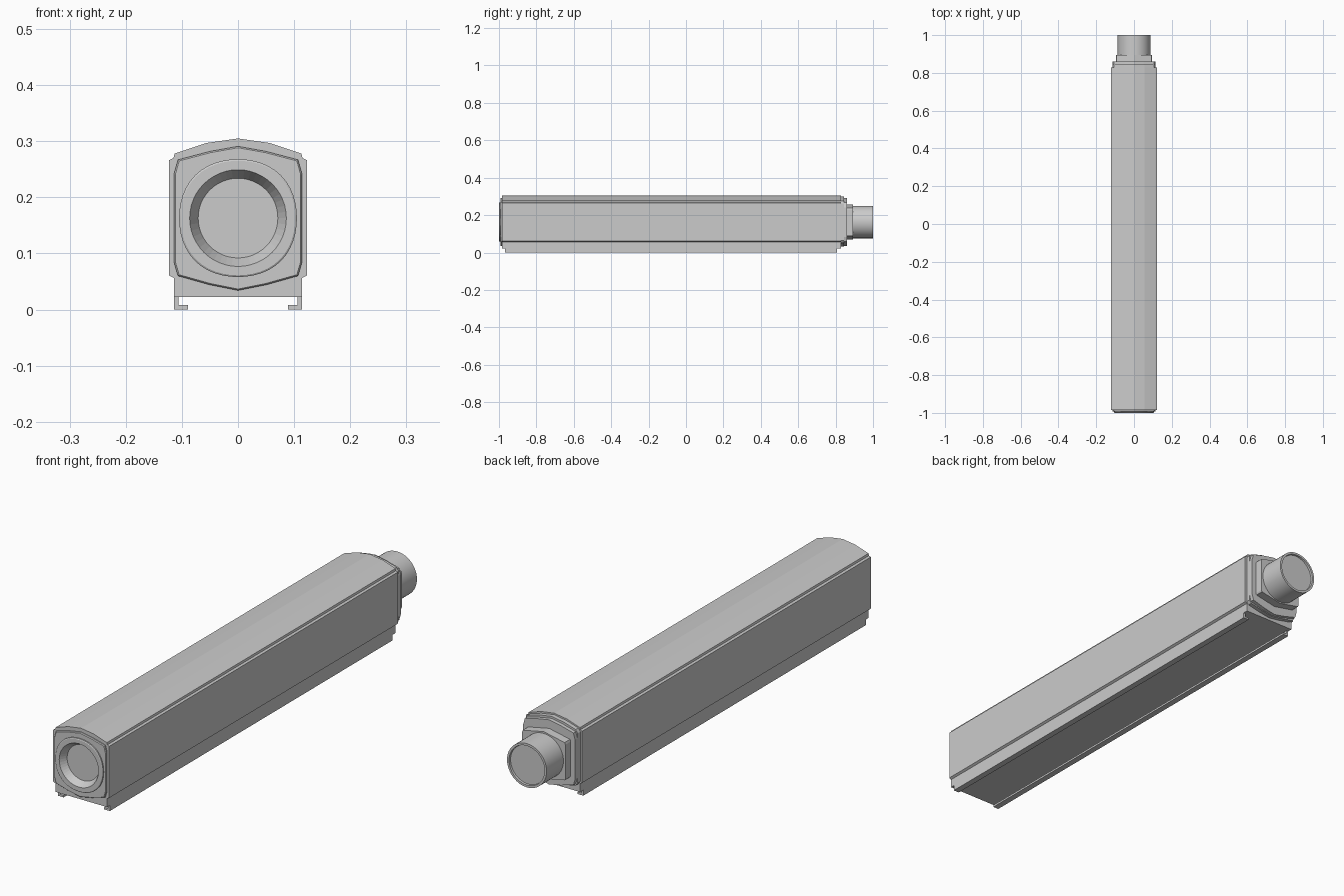
import bpy, bmesh, math

if "Cube" in bpy.data.objects:
    bpy.data.objects.remove(bpy.data.objects["Cube"])

CZ = 0.163  # height of the tube axis


def loft(name, rings, smooth=False):
    """Skin a list of equal-length closed rings of (x, y, z) and cap both ends."""
    bm = bmesh.new()
    rows = [[bm.verts.new(p) for p in r] for r in rings]
    n = len(rows[0])
    for a, b in zip(rows, rows[1:]):
        for i in range(n):
            j = (i + 1) % n
            bm.faces.new((a[i], a[j], b[j], b[i]))
    bm.faces.new(rows[0])
    bm.faces.new(rows[-1])
    bmesh.ops.recalc_face_normals(bm, faces=bm.faces)
    me = bpy.data.meshes.new(name)
    bm.to_mesh(me)
    bm.free()
    ob = bpy.data.objects.new(name, me)
    bpy.context.collection.objects.link(ob)
    if smooth:
        bpy.ops.object.select_all(action='DESELECT')
        bpy.context.view_layer.objects.active = ob
        ob.select_set(True)
        bpy.ops.object.shade_smooth_by_angle(angle=math.radians(30))
    return ob


def mirrored(half):
    """Complete a right-hand half profile across x = 0."""
    return half + [(-x, z) for x, z in reversed(half) if x > 0]


def ring(profile, y, s=1.0):
    return [(x * s, y, CZ + (z - CZ) * s) for x, z in profile]


def rounded(r, square=0.0, n=48):
    """Circle, optionally pushed slightly towards a square."""
    pts = []
    for i in range(n):
        a = 2 * math.pi * i / n
        k = r * (1 + square * math.sin(2 * a) ** 2)
        pts.append((k * math.cos(a), CZ + k * math.sin(a)))
    return pts


# Long housing with crowned top and stepped lower edge
body = mirrored([(0, 0.305), (0.056, 0.297), (0.113, 0.278), (0.115, 0.270),
                 (0.123, 0.266), (0.123, 0.061), (0.114, 0.056), (0.114, 0.022)])
loft("housing", [ring(body, -0.985), ring(body, 0.828)])

# Cut-cornered end plates
plate = mirrored([(0, 0.291), (0.05, 0.282), (0.107, 0.267), (0.114, 0.242),
                  (0.114, 0.084), (0.107, 0.060), (0.05, 0.044), (0, 0.034)])
loft("front_plate", [ring(plate, -0.98), ring(plate, -0.99),
                     ring(plate, -0.993, 0.98)])
loft("rear_plate", [ring(plate, 0.82), ring(plate, 0.86)])
cap = mirrored([(0, 0.299), (0.056, 0.290), (0.106, 0.275), (0.115, 0.262),
                (0.115, 0.064), (0.106, 0.052), (0.05, 0.040), (0, 0.032)])
loft("rear_cap", [ring(cap, 0.82), ring(cap, 0.845)])

# Rear shoulder block
block = mirrored([(0, 0.257), (0.092, 0.238), (0.095, 0.23),
                  (0.095, 0.095), (0.092, 0.088), (0, 0.070)])
loft("rear_shoulder", [ring(block, 0.85), ring(block, 0.894)])

# Rear tube with shallow recessed end
loft("rear_tube", [ring(rounded(r), y) for r, y in
                   [(0.087, 0.885), (0.087, 1.0), (0.078, 1.0), (0.077, 0.992)]], True)

# Front lens ring, funnel and lens disc
funnel = [(0.105, 0.03, -0.985), (0.105, 0.03, -0.998), (0.102, 0.03, -1.0),
          (0.085, 0.01, -1.0), (0.080, 0.01, -0.998), (0.070, 0.03, -0.9935)]
loft("lens_ring", [ring(rounded(r, s), y) for r, s, y in funnel], True)

# Recess the funnel deeper through the plate and housing
cutter = loft("lens_cutter", [ring(rounded(r), y) for r, y in
                              [(0.0872, -1.01), (0.0862, -1.0), (0.071, -0.972)]])
cutter.hide_render = True
cutter.hide_set(True)
for part in ("lens_ring", "front_plate", "housing"):
    mod = bpy.data.objects[part].modifiers.new("recess", 'BOOLEAN')
    mod.object = cutter
    mod.operation = 'DIFFERENCE'
    mod.solver = 'EXACT'

# L-shaped mounting rails
rail = [(0.114, 0.030), (0.114, 0.001), (0.089, 0.001),
        (0.089, 0.008), (0.106, 0.008), (0.106, 0.030)]
for side, label in ((1, "right"), (-1, "left")):
    prof = [(x * side, z - (0.001 if z < 0.002 else 0)) for x, z in rail]
    loft(label + "_rail", [ring(prof, -0.968), ring(prof, 0.808)])
